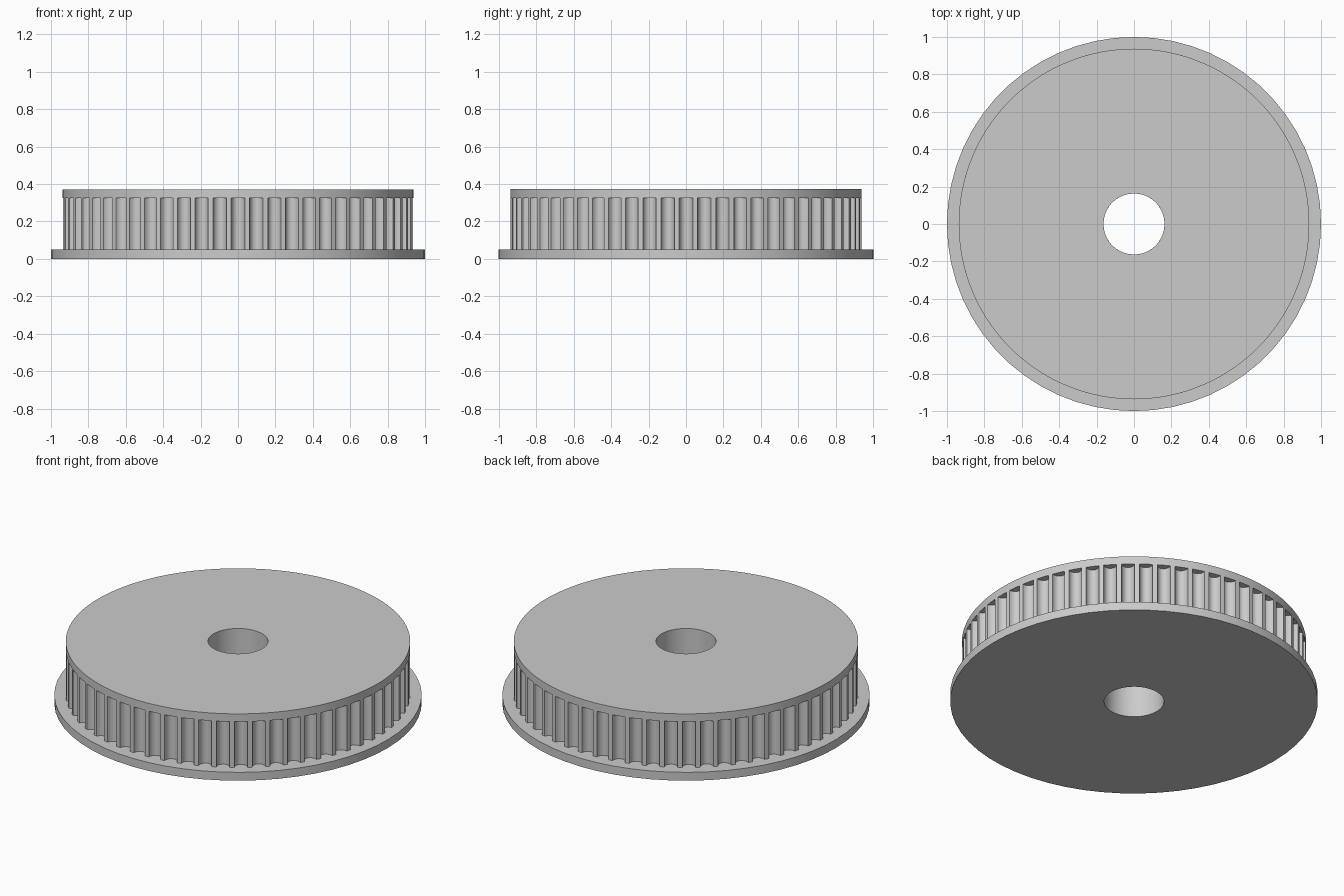
import bpy, bmesh
from math import sin, cos, pi, tau

if "Cube" in bpy.data.objects:
    bpy.data.objects.remove(bpy.data.objects["Cube"])

TEETH = 60
BORE = 0.163
RIM = 0.937

grey = bpy.data.materials.new("light_grey")
grey.use_nodes = True
colour = (0.6, 0.6, 0.6, 1)
grey.diffuse_color = colour
grey.node_tree.nodes["Principled BSDF"].inputs["Base Color"].default_value = colour


def circle(radius, sides):
    return [(radius, tau * i / sides) for i in range(sides)]


def annulus(name, outline, z0, z1):
    """Extruded polar outline with a round bore through it."""
    bm = bmesh.new()
    loops = []
    for z in (z0, z1):
        for points in (outline, [(BORE, a) for _, a in outline]):
            loops.append([bm.verts.new((r * cos(a), r * sin(a), z)) for r, a in points])
    low_out, low_in, top_out, top_in = loops
    n = len(outline)
    for i in range(n):
        j = (i + 1) % n
        for a, b in ((low_out, top_out), (top_out, top_in),
                     (top_in, low_in), (low_in, low_out)):
            bm.faces.new((a[i], a[j], b[j], b[i]))
    bmesh.ops.recalc_face_normals(bm, faces=bm.faces)
    mesh = bpy.data.meshes.new(name)
    bm.to_mesh(mesh)
    bm.free()
    mesh.materials.append(grey)
    obj = bpy.data.objects.new(name, mesh)
    bpy.context.collection.objects.link(obj)
    bpy.ops.object.select_all(action="DESELECT")
    obj.select_set(True)
    bpy.context.view_layer.objects.active = obj
    bpy.ops.object.shade_smooth_by_angle(angle=pi / 6)
    return obj


# Toothed band: rounded grooves separated by narrow lands
pitch = tau / TEETH
half_groove = pitch * 0.37
depth = 0.04
steps = 10
band = []
for t in range(TEETH):
    middle = t * pitch
    for s in range(steps + 1):
        u = pi * s / steps
        band.append((RIM - depth * sin(u), middle - half_groove * cos(u)))

annulus("toothed_band", band, 0.05, 0.325)
annulus("bottom_flange", circle(1.0, TEETH), 0, 0.05)
annulus("top_rim", circle(RIM, TEETH * 4), 0.325, 0.372)
